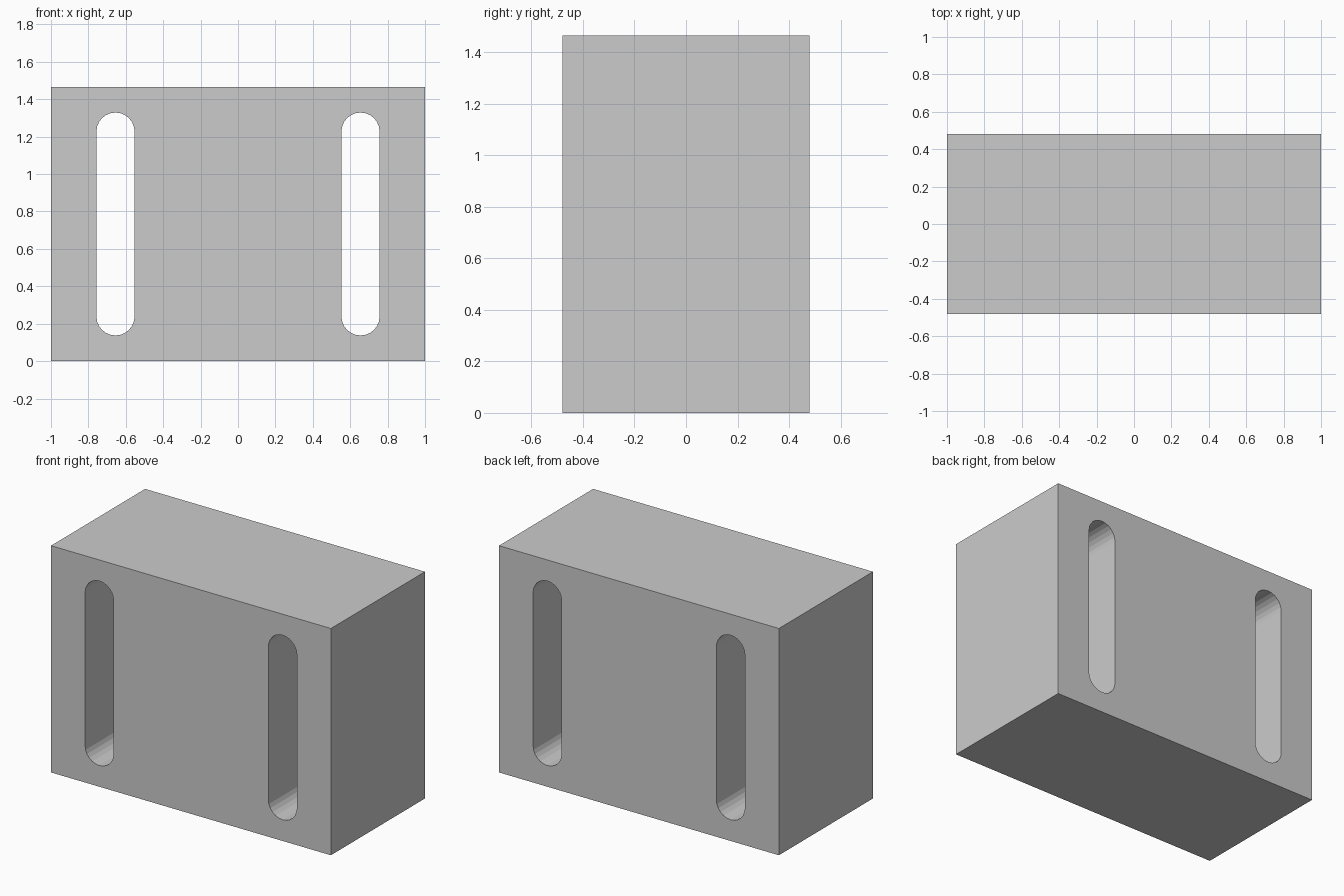
import bpy, bmesh
from math import pi, sin, cos

if "Cube" in bpy.data.objects:
    bpy.data.objects.remove(bpy.data.objects["Cube"])

W, D, H = 2.0, 0.96, 1.465          # block size
SLOT_X, SLOT_R = 0.655, 0.102       # slot centre and end radius
SLOT_LOW, SLOT_HIGH = 0.239, 1.227  # centres of the rounded ends
ARC = 12                            # sides per rounded end


def prism(name, profile, depth):
    """Extrude an x-z outline along y, centred on y = 0."""
    bm = bmesh.new()
    front = [bm.verts.new((x, -depth / 2, z)) for x, z in profile]
    back = [bm.verts.new((x, depth / 2, z)) for x, z in profile]
    bm.faces.new(front)
    bm.faces.new(back[::-1])
    n = len(profile)
    for i in range(n):
        j = (i + 1) % n
        bm.faces.new((front[j], front[i], back[i], back[j]))
    bmesh.ops.recalc_face_normals(bm, faces=bm.faces)
    mesh = bpy.data.meshes.new(name)
    bm.to_mesh(mesh)
    bm.free()
    obj = bpy.data.objects.new(name, mesh)
    bpy.context.collection.objects.link(obj)
    return obj


def slot_profile(cx):
    """Vertical slot outline with rounded ends."""
    pts = []
    for start, cz in ((0, SLOT_HIGH), (pi, SLOT_LOW)):
        for i in range(ARC + 1):
            a = start + pi * i / ARC
            pts.append((cx + SLOT_R * cos(a), cz + SLOT_R * sin(a)))
    return pts


# Main block
block = prism("slotted_block", [(-W / 2, 0), (W / 2, 0), (W / 2, H), (-W / 2, H)], D)

# Two through slots, left and right
for side, sign in (("left", -1), ("right", 1)):
    cutter = prism(side + "_slot_cutter", slot_profile(sign * SLOT_X), D + 0.4)
    cutter.hide_render = True
    cutter.hide_set(True)
    cut = block.modifiers.new(side + "_slot", 'BOOLEAN')
    cut.operation = 'DIFFERENCE'
    cut.solver = 'EXACT'
    cut.object = cutter
